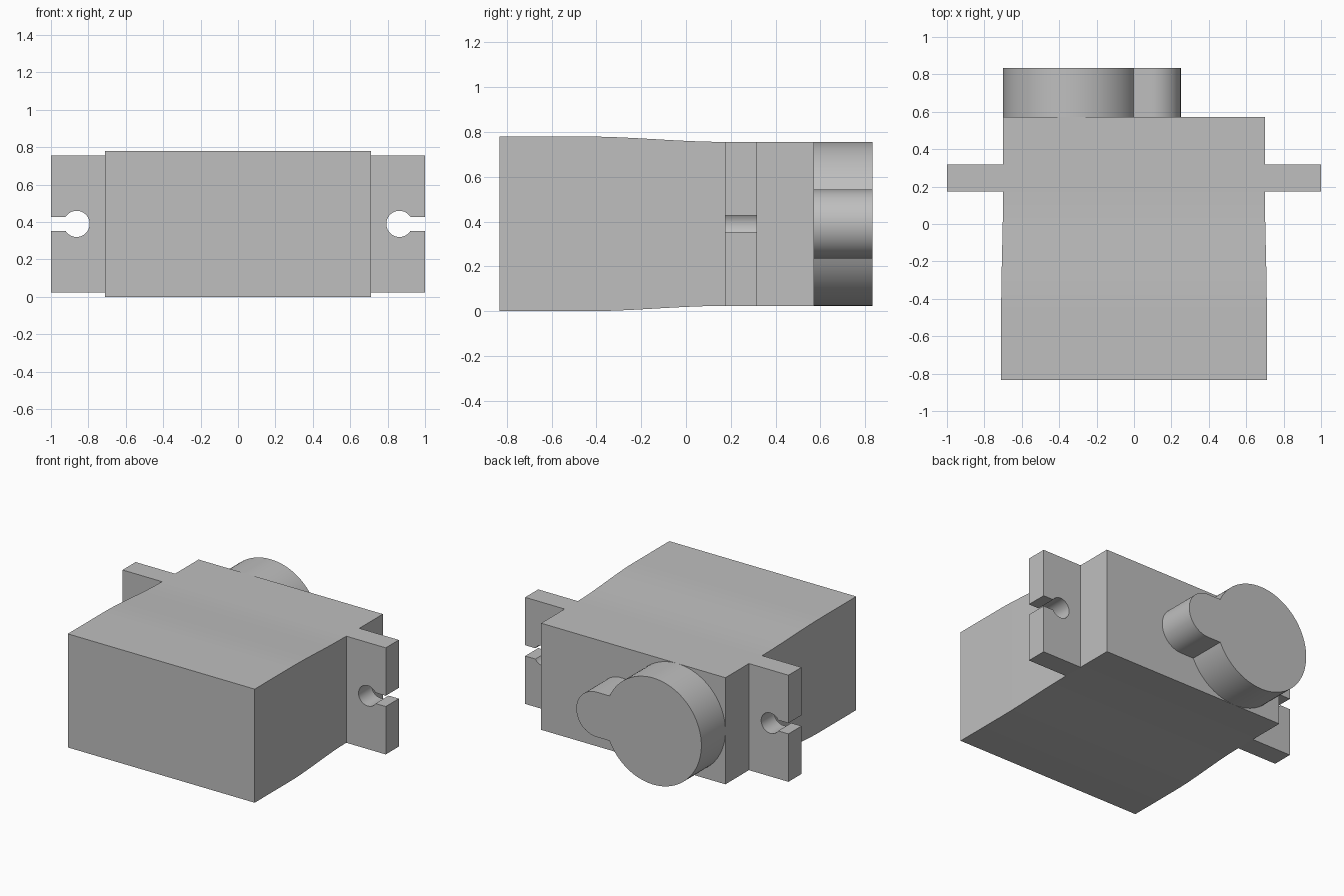
import bpy
import bmesh
from math import asin, cos, sin, pi, sqrt, radians

cube = bpy.data.objects.get("Cube")
if cube:
    bpy.data.objects.remove(cube, do_unlink=True)

MID_Z = 0.39
HALF_H = 0.366          # half height of lugs and rear of the case
LUG_FRONT, LUG_BACK = 0.175, 0.317
CASE_BACK, END = 0.572, 0.833

grey = bpy.data.materials.new("light grey plastic")
grey.use_nodes = True
colour = (0.52, 0.52, 0.52, 1)
grey.diffuse_color = colour
grey.node_tree.nodes["Principled BSDF"].inputs["Base Color"].default_value = colour


def loft(name, sections):
    """Skin matching rings of points and cap both ends."""
    bm = bmesh.new()
    rings = [[bm.verts.new(p) for p in ring] for ring in sections]
    n = len(rings[0])
    for a, b in zip(rings, rings[1:]):
        for i in range(n):
            j = (i + 1) % n
            bm.faces.new((a[i], a[j], b[j], b[i]))
    bm.faces.new(rings[0])
    bm.faces.new(rings[-1])
    bmesh.ops.recalc_face_normals(bm, faces=bm.faces)
    mesh = bpy.data.meshes.new(name)
    bm.to_mesh(mesh)
    bm.free()
    mesh.materials.append(grey)
    obj = bpy.data.objects.new(name, mesh)
    bpy.context.collection.objects.link(obj)
    bpy.ops.object.select_all(action='DESELECT')
    obj.select_set(True)
    bpy.context.view_layer.objects.active = obj
    bpy.ops.object.shade_smooth_by_angle(angle=radians(30))
    return obj


def prism(name, outline, y0, y1):
    return loft(name, [[(x, y, MID_Z + z) for x, z in outline] for y in (y0, y1)])


def arc(cx, r, start, stop, steps):
    angles = [start + (stop - start) * i / steps for i in range(steps + 1)]
    return [(cx + r * cos(a), r * sin(a)) for a in angles]


# Case: a box that narrows gently towards the lugs
def case_ring(y, t):
    w = 0.71 - 0.01 * t
    h = MID_Z + (HALF_H - MID_Z) * t
    return [(sx * w, y, MID_Z + sz * h)
            for sx, sz in ((-1, -1), (1, -1), (1, 1), (-1, 1))]


taper_start, steps = -0.45, 12
rings = [case_ring(-END, 0)]
for i in range(steps + 1):
    t = i / steps
    y = taper_start + (LUG_FRONT - taper_start) * t
    rings.append(case_ring(y, t * t * (3 - 2 * t)))
rings.append(case_ring(CASE_BACK, 1))
loft("case", rings)

# Mounting lugs, each with a keyhole slot open to the side
hole_r, slot_half = 0.07, 0.037
gap = asin(slot_half / hole_r)
lug = [(0.70, -HALF_H), (1.0, -HALF_H), (1.0, -slot_half)]
lug += arc(0.863, hole_r, -gap, gap - 2 * pi, 40)
lug += [(1.0, slot_half), (1.0, HALF_H), (0.70, HALF_H)]
for side, sx in (("left", 1), ("right", -1)):
    prism(side + "_lug", [(sx * x, z) for x, z in lug], LUG_FRONT, LUG_BACK)

# Gear housing: a large round boss merged with a small rounded one
big_x, small_r = -0.334, 0.154
join = asin(small_r / HALF_H)
boss = arc(big_x, HALF_H, join, 2 * pi - join, 72)
boss += arc(0.25 - small_r, small_r, -pi / 2, pi / 2, 32)
prism("gear_housing", boss, CASE_BACK, END)
